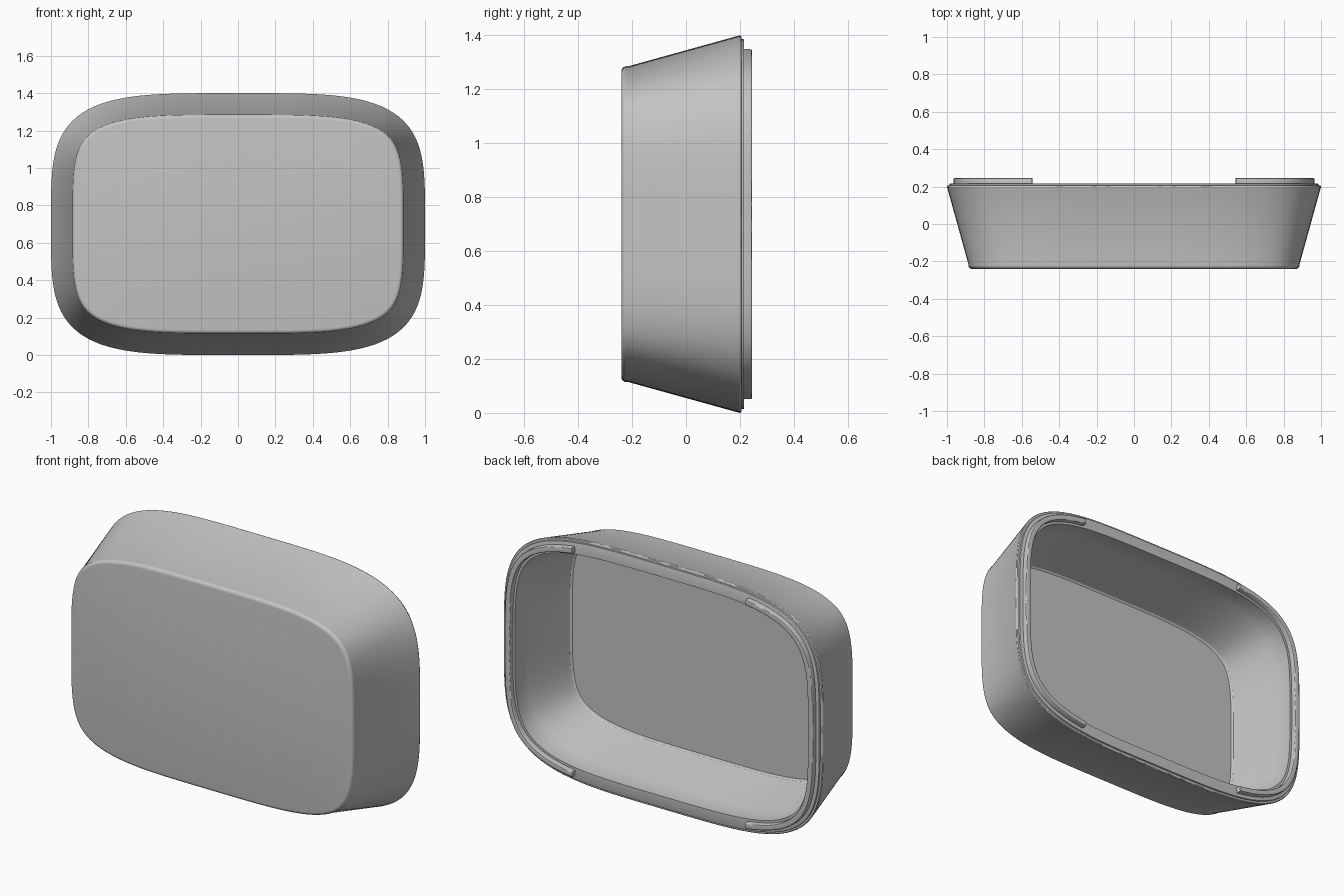
import bpy, bmesh, math

cube = bpy.data.objects.get("Cube")
if cube:
    bpy.data.objects.remove(cube, do_unlink=True)

HALF_W, HALF_H, POWER = 1.0, 0.7, 4.0
SEGMENTS = 192

grey = bpy.data.materials.new("plain_grey")
grey.use_nodes = True
colour = (0.55, 0.55, 0.55, 1.0)
grey.diffuse_color = colour
grey.node_tree.nodes["Principled BSDF"].inputs["Base Color"].default_value = colour


def outline(angle, inset):
    """Point on the rounded rectangle, moved inward along its normal."""
    c, s = math.cos(angle), math.sin(angle)
    r = (abs(c / HALF_W) ** POWER + abs(s / HALF_H) ** POWER) ** (-1 / POWER)
    x, z = r * c, r * s
    nx, nz = x ** 3 / HALF_W ** POWER, z ** 3 / HALF_H ** POWER
    length = math.hypot(nx, nz)
    return x - inset * nx / length, z - inset * nz / length


def corner(cx, cy, radius, start, end, steps=4):
    """Arc points in (inset, depth) space for a rounded profile corner."""
    angles = [math.radians(start + (end - start) * i / steps) for i in range(steps + 1)]
    return [(cx + radius * math.cos(a), cy + radius * math.sin(a)) for a in angles]


def add_part(name, bm):
    bmesh.ops.recalc_face_normals(bm, faces=bm.faces)
    mesh = bpy.data.meshes.new(name)
    bm.to_mesh(mesh)
    bm.free()
    mesh.materials.append(grey)
    obj = bpy.data.objects.new(name, mesh)
    bpy.context.collection.objects.link(obj)
    bpy.ops.object.select_all(action='DESELECT')
    obj.select_set(True)
    bpy.context.view_layer.objects.active = obj
    bpy.ops.object.shade_smooth_by_angle(angle=math.radians(30))
    return obj


def sweep(bm, profile, angles):
    """One loop of vertices per profile point, along the outline."""
    loops = []
    for inset, y in profile:
        points = [outline(a, inset) for a in angles]
        loops.append([bm.verts.new((x, y, HALF_H + z)) for x, z in points])
    return loops


def bridge(bm, a, b, closed):
    count = len(a)
    for i in range(count if closed else count - 1):
        j = (i + 1) % count
        bm.faces.new((a[i], a[j], b[j], b[i]))


# Hollow tray: front edge, drafted wall, stepped rim, inner lip, inner wall, floor
profile = corner(0.134, -0.22, 0.02, 270, 165, 6)
profile += corner(0.007, 0.199, 0.007, 180, 90, 3)
profile += [(0.014, 0.206)]
profile += corner(0.018, 0.212, 0.004, 180, 90, 2)
profile += [(0.08, 0.216), (0.08, 0.135), (0.088, 0.11)]
profile += [(0.14, -0.17), (0.145, -0.183), (0.155, -0.19)]
bm = bmesh.new()
loops = sweep(bm, profile, [2 * math.pi * i / SEGMENTS for i in range(SEGMENTS)])
for a, b in zip(loops, loops[1:]):
    bridge(bm, a, b, True)
bm.faces.new(loops[0])
bm.faces.new(loops[-1])
add_part("tray_shell", bm)

# Raised locating ribs around each short side
rib = [(0.035, 0.21)]
rib += corner(0.041, 0.239, 0.006, 180, 90, 3)
rib += corner(0.061, 0.239, 0.006, 90, 0, 3)
rib += [(0.067, 0.21)]
reach = math.atan2(0.683, 0.55)
for name, middle in (("left_rib", 0.0), ("right_rib", math.pi)):
    steps = SEGMENTS // 2
    angles = [middle - reach + 2 * reach * i / steps for i in range(steps + 1)]
    bm = bmesh.new()
    loops = sweep(bm, rib, angles)
    for a, b in zip(loops, loops[1:] + loops[:1]):
        bridge(bm, a, b, False)
    for end in (0, -1):
        bm.faces.new([loop[end] for loop in loops])
    add_part(name, bm)
